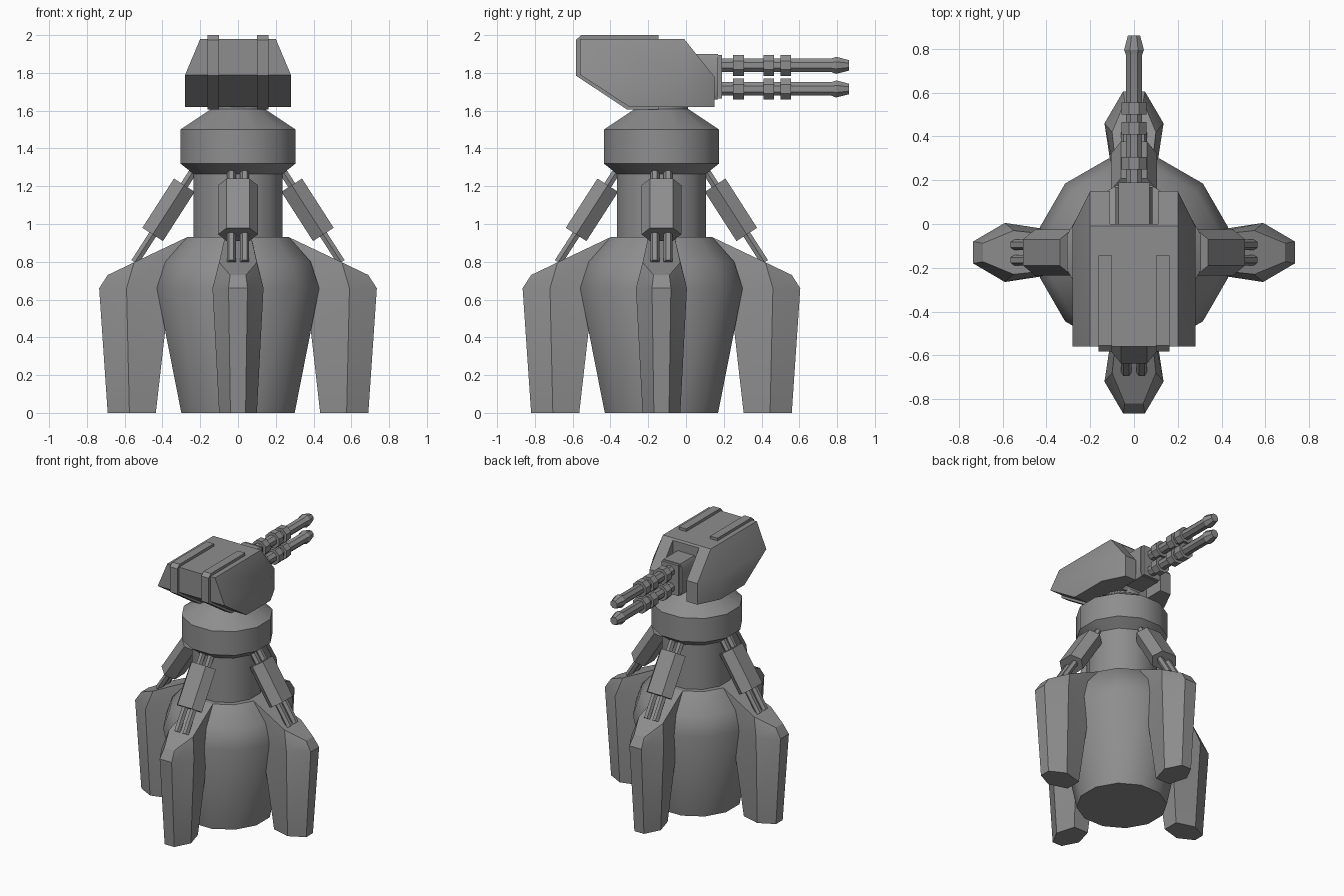
import bpy, bmesh, math
from mathutils import Vector, Matrix

if "Cube" in bpy.data.objects:
    bpy.data.objects.remove(bpy.data.objects["Cube"])

CY = -0.13  # y of the tower axis
grey = bpy.data.materials.new("mid grey")
grey.diffuse_color = (0.27, 0.27, 0.27, 1)
grey.use_nodes = True
grey.node_tree.nodes["Principled BSDF"].inputs["Base Color"].default_value = grey.diffuse_color


def finish(name, bm):
    bmesh.ops.recalc_face_normals(bm, faces=bm.faces)
    me = bpy.data.meshes.new(name)
    bm.to_mesh(me)
    bm.free()
    me.materials.append(grey)
    ob = bpy.data.objects.new(name, me)
    bpy.context.collection.objects.link(ob)
    return ob


def loft(name, loops, mat=Matrix()):
    """Skin matching loops of points, with capped ends."""
    bm = bmesh.new()
    rings = [[bm.verts.new(mat @ Vector(p)) for p in lp] for lp in loops]
    n = len(rings[0])
    for a, b in zip(rings, rings[1:]):
        for i in range(n):
            j = (i + 1) % n
            bm.faces.new((a[i], a[j], b[j], b[i]))
    bm.faces.new(rings[0])
    bm.faces.new(rings[-1])
    return finish(name, bm)


def turned(name, profile, sides, mat=Matrix()):
    """Lathe (flat-to-flat half width, height) pairs about local z."""
    k = 1 / math.cos(math.pi / sides)
    ang = [(i + 0.5) * 2 * math.pi / sides for i in range(sides)]
    return loft(name, [[(r * k * math.cos(a), r * k * math.sin(a), z) for a in ang]
                       for r, z in profile], mat)


def prism_x(name, pts, x0, x1):
    return loft(name, [[(x, y, z) for y, z in pts] for x in (x0, x1)])


def box(name, lo, hi):
    return prism_x(name, [(lo[1], lo[2]), (hi[1], lo[2]), (hi[1], hi[2]), (lo[1], hi[2])],
                   lo[0], hi[0])


axis = Matrix.Translation((0, CY, 0))

# Tower: body, neck and turret ring
turned("body", [(0.30, 0), (0.43, 0.66), (0.385, 0.80), (0.27, 0.93)], 12, axis)
turned("neck", [(0.235, 0.90), (0.235, 1.29)], 12, axis)
turned("turret_ring", [(0.235, 1.265), (0.305, 1.32), (0.305, 1.50), (0.14, 1.61),
                       (0.14, 1.64)], 12, axis)


# Four legs, each with a tilted strut and twin rods
def leg_loop(outer, mid, inner):
    half = [outer, mid, inner]  # each is (x, half width, z)
    return [(x, w, z) for x, w, z in half] + [(x, -w, z) for x, w, z in reversed(half)]


leg_loops = [
    leg_loop((0.69, 0.04, 0), (0.575, 0.10, 0), (0.435, 0.06, 0)),
    leg_loop((0.735, 0.05, 0.66), (0.59, 0.135, 0.66), (0.36, 0.10, 0.66)),
    leg_loop((0.69, 0.042, 0.73), (0.55, 0.10, 0.797), (0.27, 0.07, 0.93)),
]
tilt = math.atan2(0.167, -0.26)
strut = Matrix.Translation((0.368, 0, 1.075)) @ Matrix.Rotation(tilt, 4, 'Y')
hexagon = [(0, 0.105), (0.065, 0.06), (0.065, -0.06), (0, -0.105), (-0.065, -0.06), (-0.065, 0.06)]
for k, side in enumerate(("right", "back", "left", "front")):
    turn = axis @ Matrix.Rotation(k * math.pi / 2, 4, 'Z')
    loft(side + "_leg", leg_loops, turn)
    loft(side + "_strut", [[(x, y, z) for x, y in hexagon] for z in (-0.155, 0.155)],
         turn @ strut)
    for i, y in enumerate((-0.035, 0.035)):
        turned(f"{side}_rod_{i + 1}", [(0.021, -0.26), (0.021, 0.33)], 6,
               turn @ strut @ Matrix.Translation((0, y, 0)))

# Turret housing: bevelled hull with a slot for the gun mount
bm = bmesh.new()
for s in (-1, 1):
    for x, y, z in ((0.28, -0.56, 1.79), (0.20, -0.56, 1.98), (0.28, -0.30, 1.62),
                    (0.28, -0.01, 1.62), (0.28, -0.01, 1.79), (0.20, -0.01, 1.98),
                    (0.20, 0.15, 1.62), (0.20, 0.15, 1.78)):
        bm.verts.new((s * x, y, z))
bmesh.ops.convex_hull(bm, input=bm.verts)
bmesh.ops.dissolve_limit(bm, angle_limit=0.02, verts=bm.verts, edges=bm.edges)
housing = finish("turret_housing", bm)
cutter = box("slot_cutter", (-0.11, 0.0, 1.5), (0.11, 0.4, 2.2))
cutter.hide_render = True
mod = housing.modifiers.new("slot", 'BOOLEAN')
mod.operation, mod.solver, mod.object = 'DIFFERENCE', 'EXACT', cutter
bpy.context.view_layer.objects.active = housing
bpy.ops.object.modifier_apply(modifier=mod.name)
bpy.data.objects.remove(cutter)

# Straps wrapping the top, rear and underside of the housing
strap = [(-0.145, 1.97), (-0.145, 2.0), (-0.555, 2.0), (-0.582, 1.975), (-0.582, 1.785),
         (-0.31, 1.605), (-0.145, 1.605), (-0.145, 1.63), (-0.29, 1.63), (-0.55, 1.80),
         (-0.55, 1.97)]
for s, side in ((-1, "left"), (1, "right")):
    prism_x(side + "_strap", strap, s * 0.10, s * 0.162)

# Gun mount
loft("gun_mount", [[(-0.07, y, 1.66), (0.07, y, 1.66), (0.085, y, 1.69), (0.085, y, 1.87),
                    (0.07, y, 1.90), (-0.07, y, 1.90), (-0.085, y, 1.87), (-0.085, y, 1.69)]
                   for y in (-0.02, 0.17)])
box("mount_plate", (-0.07, 0.16, 1.665), (0.07, 0.19, 1.895))

# Twin barrels with collars
for name, z in (("upper", 1.84), ("lower", 1.715)):
    along = Matrix.Translation((0, 0, z)) @ Matrix.Rotation(-math.pi / 2, 4, 'X')
    turned(name + "_barrel", [(0.036, 0.17), (0.036, 0.77), (0.045, 0.795), (0.028, 0.862)],
           8, along)
    for i, y in enumerate((0.25, 0.41, 0.50)):
        turned(f"{name}_collar_{i + 1}", [(0.056, y), (0.056, y + 0.056)], 8, along)

# Soft shading across shallow edges only
bpy.ops.object.select_all(action='SELECT')
bpy.ops.object.shade_smooth_by_angle(angle=math.radians(31))
